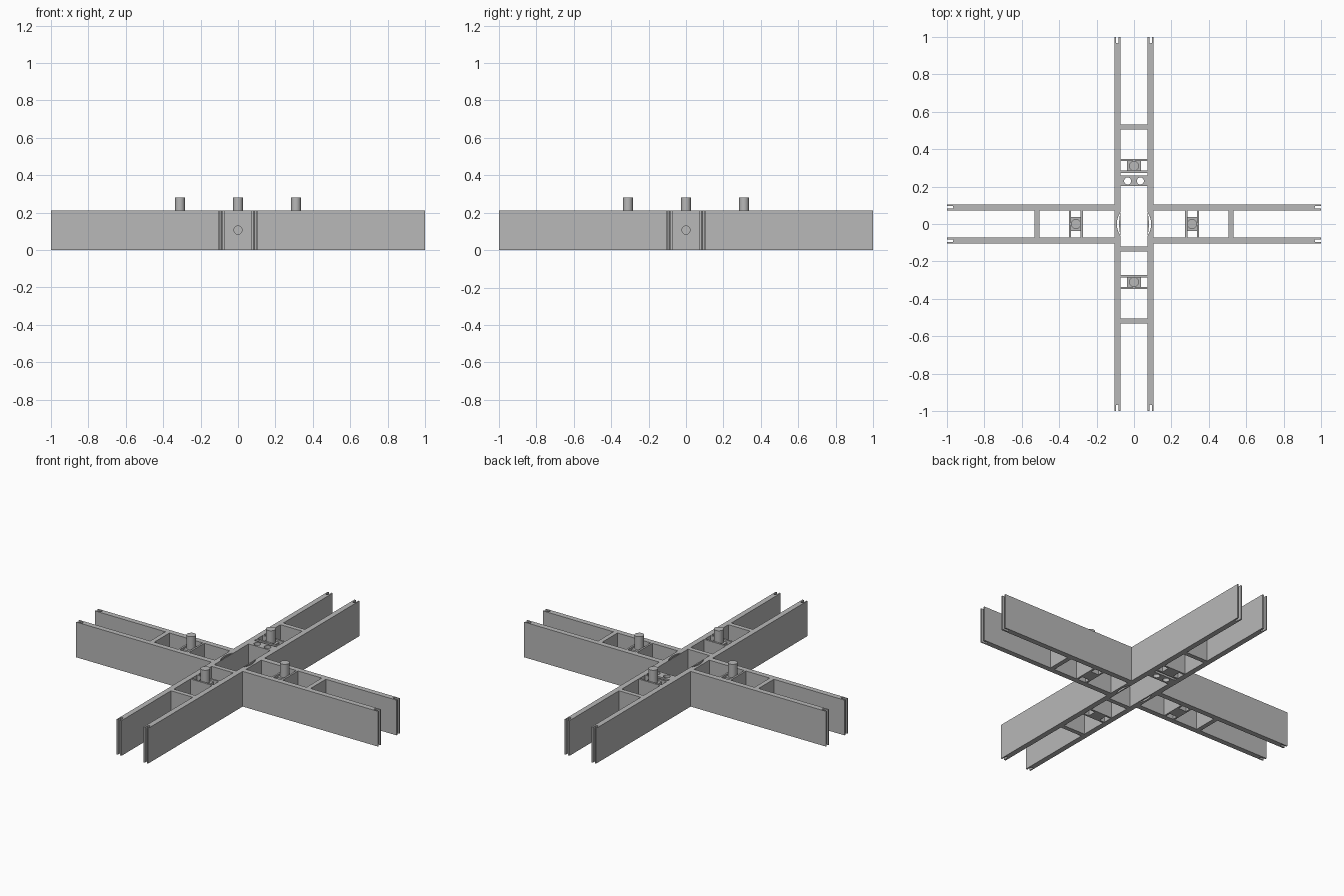
import bpy, bmesh, math
from mathutils import Matrix

if "Cube" in bpy.data.objects:
    bpy.data.objects.remove(bpy.data.objects["Cube"])

H = 0.211            # frame height
IN, OUT = 0.072, 0.104  # inner and outer faces of the rails

grey = bpy.data.materials.new("light_grey")
grey.diffuse_color = (0.48, 0.48, 0.48, 1)
grey.use_nodes = True
grey.node_tree.nodes["Principled BSDF"].inputs["Base Color"].default_value = grey.diffuse_color


def prism(name, pts, z0, z1, angle=0):
    """Extrude a plan outline from z0 to z1, turned about the centre."""
    bm = bmesh.new()
    face = bm.faces.new([bm.verts.new((x, y, z0)) for x, y in pts])
    res = bmesh.ops.extrude_face_region(bm, geom=[face])
    for v in res["geom"]:
        if isinstance(v, bmesh.types.BMVert):
            v.co.z = z1
    bmesh.ops.recalc_face_normals(bm, faces=bm.faces)
    bmesh.ops.rotate(bm, verts=bm.verts, matrix=Matrix.Rotation(angle, 3, 'Z'))
    me = bpy.data.meshes.new(name)
    bm.to_mesh(me)
    bm.free()
    me.materials.append(grey)
    ob = bpy.data.objects.new(name, me)
    bpy.context.collection.objects.link(ob)
    return ob


def rect(x0, x1, y0, y1):
    return [(x0, y0), (x1, y0), (x1, y1), (x0, y1)]


def circle(cx, cy, r, n=24):
    return [(cx + r * math.cos(2 * math.pi * i / n),
             cy + r * math.sin(2 * math.pi * i / n)) for i in range(n)]


def cut(ob, cutter):
    m = ob.modifiers.new("cut", 'BOOLEAN')
    m.operation = 'DIFFERENCE'
    m.solver = 'EXACT'
    m.object = cutter
    cutter.hide_render = True
    cutter.hide_viewport = True
    cutter.display_type = 'WIRE'


def slotted(x0, s):
    """Rail end at x=1 with a groove, on side s; starts at x0."""
    a, b = 0.082, 0.097
    return [(x, s * y) for x, y in
            [(x0, IN), (x0, OUT), (1, OUT), (1, b), (0.97, b), (0.965, (a + b) / 2),
             (0.97, a), (1, a), (1, IN)]]


for k, arm in enumerate(("right", "back", "left", "front")):
    ang = k * math.pi / 2
    # rails: the front and back pairs run through to the centre line
    for s in (1, -1):
        prism(f"{arm}_rail", slotted(0 if k % 2 else OUT, s), 0, H, ang)

    # outer cross wall with a round cable hole
    wall = prism(f"{arm}_cross_wall", rect(0.505, 0.532, -IN, IN), 0, H, ang)
    hole = prism(f"{arm}_hole_cutter", circle(0, 0, 0.022), -0.05, 0.05)
    hole.data.transform(Matrix.Rotation(ang, 4, 'Z') @ Matrix.Translation((0.518, 0, 0.107))
                        @ Matrix.Rotation(math.pi / 2, 4, 'Y'))
    cut(wall, hole)

    # peg holder: two thin walls, a middle block and the peg
    for x0 in (0.274, 0.336):
        prism(f"{arm}_holder_wall", rect(x0, x0 + 0.011, -IN, IN), 0, H, ang)
    prism(f"{arm}_peg_block", rect(0.285, 0.336, -0.038, 0.038), 0, 0.2, ang)
    peg = prism(f"{arm}_peg", circle(0.31, 0, 0.026, 32), 0.19, 0.28, ang)
    bpy.context.view_layer.objects.active = peg
    peg.select_set(True)
    bpy.ops.object.shade_smooth_by_angle(angle=math.radians(35))
    peg.select_set(False)

# front inner wall and back block with two vertical holes
prism("front_inner_wall", rect(-IN, IN, -0.148, -0.121), 0, H)
block = prism("back_hole_block", rect(-IN, IN, 0.203, 0.258), 0, H)
for s in (1, -1):
    cut(block, prism("block_hole_cutter", circle(s * 0.034, 0.23, 0.019), -0.1, H + 0.1))

# crescent slots in the middle of the through rails
for ob in [o for o in bpy.data.objects if o.name.startswith(("front_rail", "back_rail"))]:
    side = 1 if sum(v.co.x for v in ob.data.vertices) > 0 else -1
    t = [i / 8 - 1 for i in range(17)]
    arc = [(side * (0.072 + 0.02 * (1 - u * u)), 0.064 * u) for u in t]
    arc += [(side * (0.0725 + 0.007 * (1 - u * u)), 0.064 * u) for u in reversed(t[1:-1])]
    cut(ob, prism("crescent_cutter", arc, -0.1, H + 0.1))
